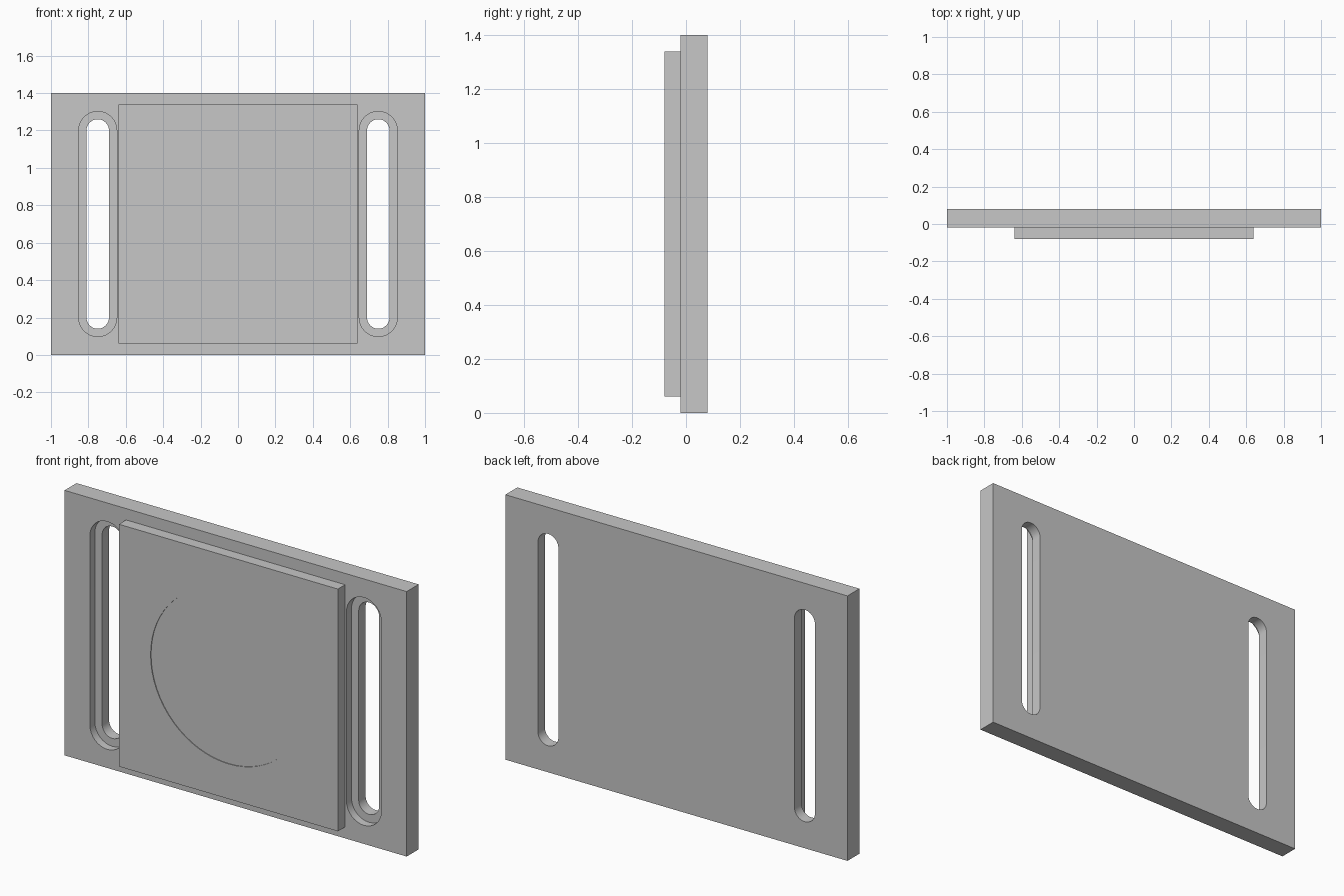
import bpy, bmesh, math

if "Cube" in bpy.data.objects:
    bpy.data.objects.remove(bpy.data.objects["Cube"], do_unlink=True)

GREY = (0.57, 0.57, 0.57, 1)
grey = bpy.data.materials.new("plain_grey")
grey.use_nodes = True
grey.diffuse_color = GREY
grey.node_tree.nodes["Principled BSDF"].inputs["Base Color"].default_value = GREY

MID_Z = 0.7


def prism(name, outline, y_front, y_back):
    """Extrude an (x, z) outline along y."""
    bm = bmesh.new()
    face = bm.faces.new([bm.verts.new((x, y_front, z)) for x, z in outline])
    out = bmesh.ops.extrude_face_region(bm, geom=[face])
    moved = [v for v in out["geom"] if isinstance(v, bmesh.types.BMVert)]
    bmesh.ops.translate(bm, verts=moved, vec=(0, y_back - y_front, 0))
    bmesh.ops.recalc_face_normals(bm, faces=bm.faces)
    mesh = bpy.data.meshes.new(name)
    bm.to_mesh(mesh)
    bm.free()
    mesh.materials.append(grey)
    obj = bpy.data.objects.new(name, mesh)
    bpy.context.collection.objects.link(obj)
    return obj


def rectangle(half_x, half_z):
    return [(sx * half_x, MID_Z + sz * half_z)
            for sx, sz in ((-1, -1), (1, -1), (1, 1), (-1, 1))]


def slot(cx, radius, half_z, steps=16):
    """Rounded-end slot; half_z equal to radius gives a circle."""
    pts = []
    for side in (1, -1):
        for i in range(steps + 1):
            a = math.pi * i / steps
            pts.append((cx + side * radius * math.cos(a),
                        MID_Z + side * (half_z - radius + radius * math.sin(a))))
    # Drop coincident points where the two ends meet
    return [p for i, p in enumerate(pts) if math.dist(p, pts[i - 1]) > 1e-5]


def cut(target, cutter):
    mod = target.modifiers.new("cut", "BOOLEAN")
    mod.operation = "DIFFERENCE"
    mod.solver = "EXACT"
    mod.object = cutter
    bpy.context.view_layer.objects.active = target
    bpy.ops.object.modifier_apply(modifier=mod.name)
    bpy.data.objects.remove(cutter, do_unlink=True)


# Back plate with a stepped strap slot on each side
plate = prism("back_plate", rectangle(1, 0.7), -0.02, 0.08)
for side in (-1, 1):
    cut(plate, prism("slot_step_cutter", slot(side * 0.75, 0.102, 0.602), -0.1, 0.022))
    cut(plate, prism("slot_hole_cutter", slot(side * 0.75, 0.06, 0.56), -0.1, 0.2))

# Raised square pad with a very shallow round recess
pad = prism("raised_pad", rectangle(0.64, 0.64), -0.08, -0.02)
cut(pad, prism("recess_cutter", slot(0, 0.455, 0.455, 32), -0.2, -0.076))

# Smooth the curved walls, keep the edges sharp
for obj in (plate, pad):
    bpy.ops.object.select_all(action="DESELECT")
    obj.select_set(True)
    bpy.context.view_layer.objects.active = obj
    bpy.ops.object.shade_smooth_by_angle(angle=math.radians(30))
